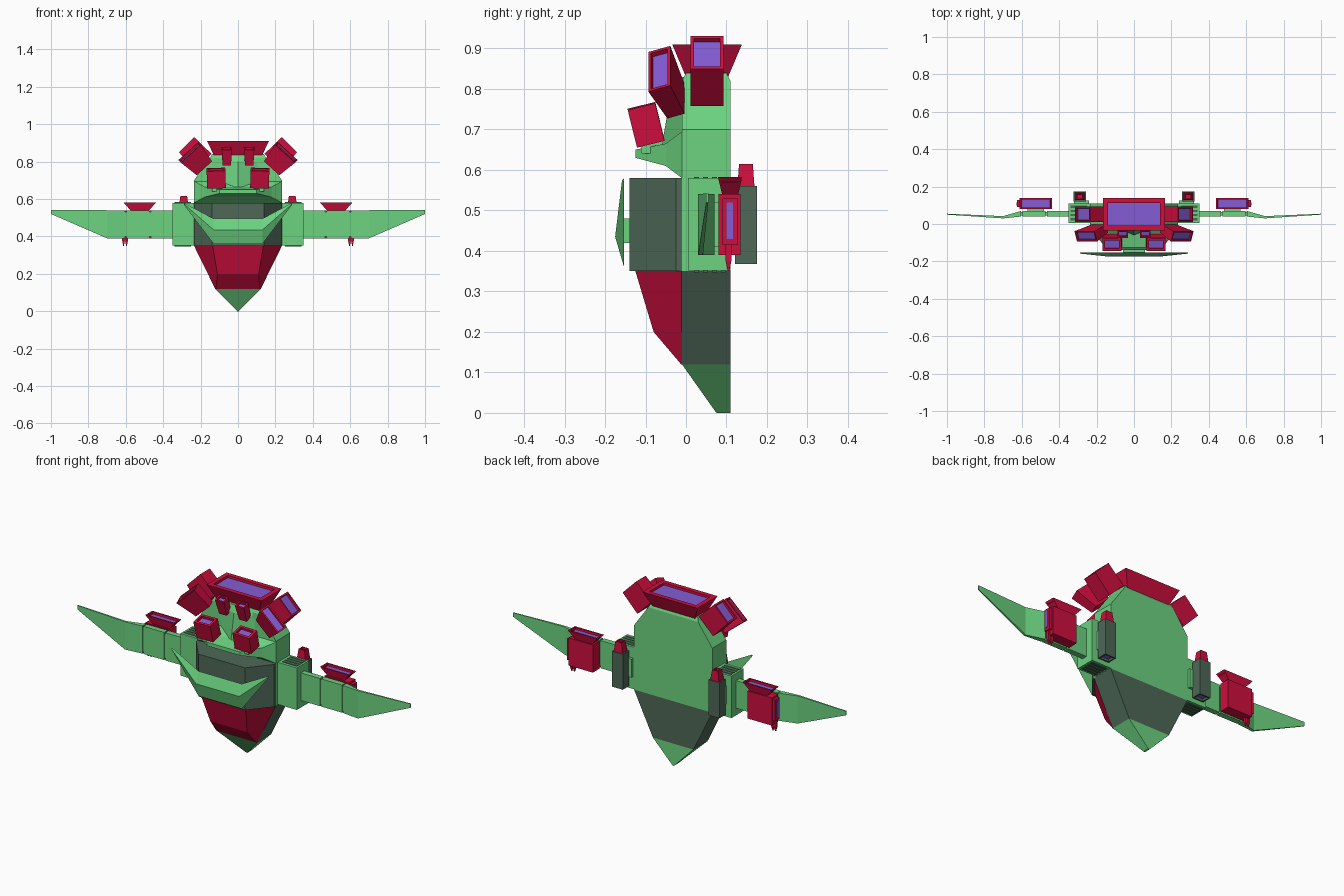
import bpy, bmesh
from mathutils import Vector

if "Cube" in bpy.data.objects:
    bpy.data.objects.remove(bpy.data.objects["Cube"])


def material(name, srgb):
    m = bpy.data.materials.new(name)
    m.diffuse_color = [(c / 255 / 12.92 if c < 11 else ((c / 255 + .055) / 1.055) ** 2.4) for c in srgb] + [1]
    m.use_nodes = True
    m.node_tree.nodes["Principled BSDF"].inputs["Base Color"].default_value = m.diffuse_color
    return m


GREEN = material("light green", (108, 211, 128))
DARK = material("dark green grey", (78, 104, 87))
RED = material("crimson", (207, 14, 62))
PURPLE = material("violet glow", (132, 92, 212))


def finish(name, bm, mats, mirror=False):
    bmesh.ops.recalc_face_normals(bm, faces=bm.faces)
    me = bpy.data.meshes.new(name)
    bm.to_mesh(me)
    bm.free()
    for m in mats:
        me.materials.append(m)
    ob = bpy.data.objects.new(name, me)
    bpy.context.collection.objects.link(ob)
    if mirror:
        ob.modifiers.new("mirror", 'MIRROR')
    return ob


def loft(name, rings, mat, mirror=False):
    """Skin a list of equal-length point rings and cap both ends."""
    bm = bmesh.new()
    vs = [[bm.verts.new(p) for p in r] for r in rings]
    n = len(vs[0])
    for a, b in zip(vs, vs[1:]):
        for i in range(n):
            j = (i + 1) % n
            bm.faces.new((a[i], a[j], b[j], b[i]))
    bm.faces.new(vs[0])
    bm.faces.new(vs[-1])
    return finish(name, bm, [mat], mirror)


def rect_z(x, y0, y1, z):
    return [(-x, y0, z), (x, y0, z), (x, y1, z), (-x, y1, z)]


def rect_x(x, y0, y1, z0, z1):
    return [(x, y0, z0), (x, y1, z0), (x, y1, z1), (x, y0, z1)]


def box(name, x0, x1, y0, y1, z0, z1, mat, mirror=True):
    return loft(name, [rect_x(x0, y0, y1, z0, z1), rect_x(x1, y0, y1, z0, z1)], mat, mirror)


def thruster(name, base, rim, size0, size1, border, mirror=True, mats=(RED, PURPLE)):
    """Tapered block from base to rim with a recessed glowing end."""
    base, rim = Vector(base), Vector(rim)
    axis = (rim - base).normalized()
    u = Vector((0, 1, 0)).cross(axis).normalized()
    v = axis.cross(u)
    bm = bmesh.new()
    rings = []
    for c, (w, d) in ((base, size0), (rim, size1)):
        rings.append([bm.verts.new(c + u * w / 2 * a + v * d / 2 * b)
                      for a, b in ((-1, -1), (1, -1), (1, 1), (-1, 1))])
    a, b = rings
    for i in range(4):
        j = (i + 1) % 4
        bm.faces.new((a[i], a[j], b[j], b[i]))
    bm.faces.new(a[::-1])
    end = bm.faces.new(b)
    bm.normal_update()
    bmesh.ops.inset_individual(bm, faces=[end], thickness=border)
    bmesh.ops.inset_individual(bm, faces=[end], thickness=0.001, depth=-0.012)
    end.material_index = 1
    return finish(name, bm, mats, mirror)


# main hull: nose tip, lower hull, rear slab
loft("nose_tip", [rect_z(.004, .075, .11, 0), rect_z(.122, -.01, .11, .12)], GREEN)
loft("lower_hull", [rect_z(.122, -.01, .11, .12), rect_z(.235, -.01, .11, .35)], DARK)
loft("upper_hull", [rect_z(.235, -.01, .11, .35), rect_z(.235, -.01, .11, .70),
                    rect_z(.15, -.01, .11, .82), rect_z(.14, .0, .10, .84)], GREEN)


# faceted front: crimson chin and dark middle block
def prow(xb, xf, yf, z):
    ym = min(-.011, yf + .115)
    return [(-xb, -.01, z), (-xb, ym, z), (-xf, yf, z), (xf, yf, z), (xb, ym, z), (xb, -.01, z)]


loft("chin", [prow(.122, .118, -.012, .12), prow(.161, .11, -.08, .20), prow(.235, .135, -.125, .35)], RED)
loft("middle_block", [prow(.235, .14, -.14, .35), prow(.235, .14, -.14, .58)], DARK)

# swept front fin with a raised ridge
loft("front_fin", [[(x, -.153, zt), (x, yr, zr), (x, -.153, zb)] for x, zt, yr, zr, zb in
                   ((-.29, .58, -.158, .575, .57), (-.13, .495, -.175, .435, .36),
                    (.13, .495, -.175, .435, .36), (.29, .58, -.158, .575, .57))], GREEN)
box("fin_mount", -.06, .06, -.155, -.135, .42, .48, GREEN, False)

# front deck, and the ridge above it
loft("front_deck", [[(-x, y, z0), (x, y, z0), (x, y, z1), (-x, y, z1)] for x, y, z0, z1 in
                    ((.235, -.01, .58, .695), (.18, -.05, .61, .665), (.10, -.125, .63, .65))], GREEN)
loft("deck_ridge", [[(-.13, 0, z), (0, y, z), (.13, 0, z)] for z, y in ((.66, -.06), (.80, -.035), (.83, -.01))], GREEN)

# main thrusters at the top
thruster("centre_thruster", (0, .052, .825), (0, .052, .91), (.25, .10), (.33, .172), .035, False)
thruster("side_thruster", (.185, .052, .80), (.275, .052, .89), (.12, .082), (.115, .082), .012)
thruster("front_side_thruster", (.185, -.025, .77), (.258, -.066, .85), (.11, .045), (.145, .058), .011)
thruster("inner_thruster", (.06, -.025, .785), (.06, -.055, .87), (.045, .04), (.055, .04), .010)

# small box thrusters standing on the deck
thruster("deck_thruster", (.115, -.087, .665), (.118, -.11, .758), (.10, .07), (.10, .07), .018)
box("deck_thruster_foot", .09, .14, -.11, -.06, .64, .675, GREEN)

# wing roots with slatted vents on both ends
box("wing_root", .20, .35, .005, .11, .352, .58, GREEN)
for i in range(4):
    y = .02 + i * .022
    box(f"lower_vent_{i}", .25, .34, y, y + .012, .347, .353, DARK)
    box(f"upper_vent_{i}", .25, .34, y, y + .012, .579, .583, DARK)

# wings: two panels, thin spar and a tapered outer blade
box("wing_spar", .34, .61, .045, .065, .40, .53, GREEN)
box("wing_inner_panel", .35, .465, .04, .07, .39, .54, GREEN)
box("wing_middle_panel", .472, .597, .04, .07, .39, .54, GREEN)
loft("wing_blade", [rect_x(.603, .04, .07, .39, .54), rect_x(.70, .03, .042, .39, .54),
                    rect_x(1.0, .05, .055, .52, .542)], GREEN, True)

# wing pods: body, flared exhaust, side panel and gun spikes
box("pod_mount", .48, .57, .065, .085, .41, .52, GREEN)
box("pod_body", .465, .61, .08, .135, .39, .54, RED)
thruster("pod_exhaust", (.525, .109, .54), (.525, .109, .582), (.10, .04), (.175, .06), .012)
box("pod_side_panel", .605, .625, .09, .128, .415, .53, RED)
box("pod_side_window", .62, .628, .100, .116, .43, .52, PURPLE)
for i, x in enumerate((.596, .612)):
    loft(f"pod_gun_{i}", [rect_x_ for rect_x_ in (
        [(x - r, .105 - r, z), (x + r, .105 - r, z), (x + r, .105 + r, z), (x - r, .105 + r, z)]
        for r, z in ((.002, .35), (.007, .375), (.007, .42)))], RED, True)

# rear pods with crimson caps and glowing lower ends
thruster("rear_pod", (.29, .148, .56), (.29, .148, .368), (.066, .054), (.066, .054), .010, True, (DARK, PURPLE))
thruster("rear_pod_cap", (.29, .148, .56), (.29, .148, .615), (.052, .042), (.036, .034), .008, True, (RED, RED))
box("rear_pod_mount", .24, .32, .10, .125, .42, .52, GREEN)
